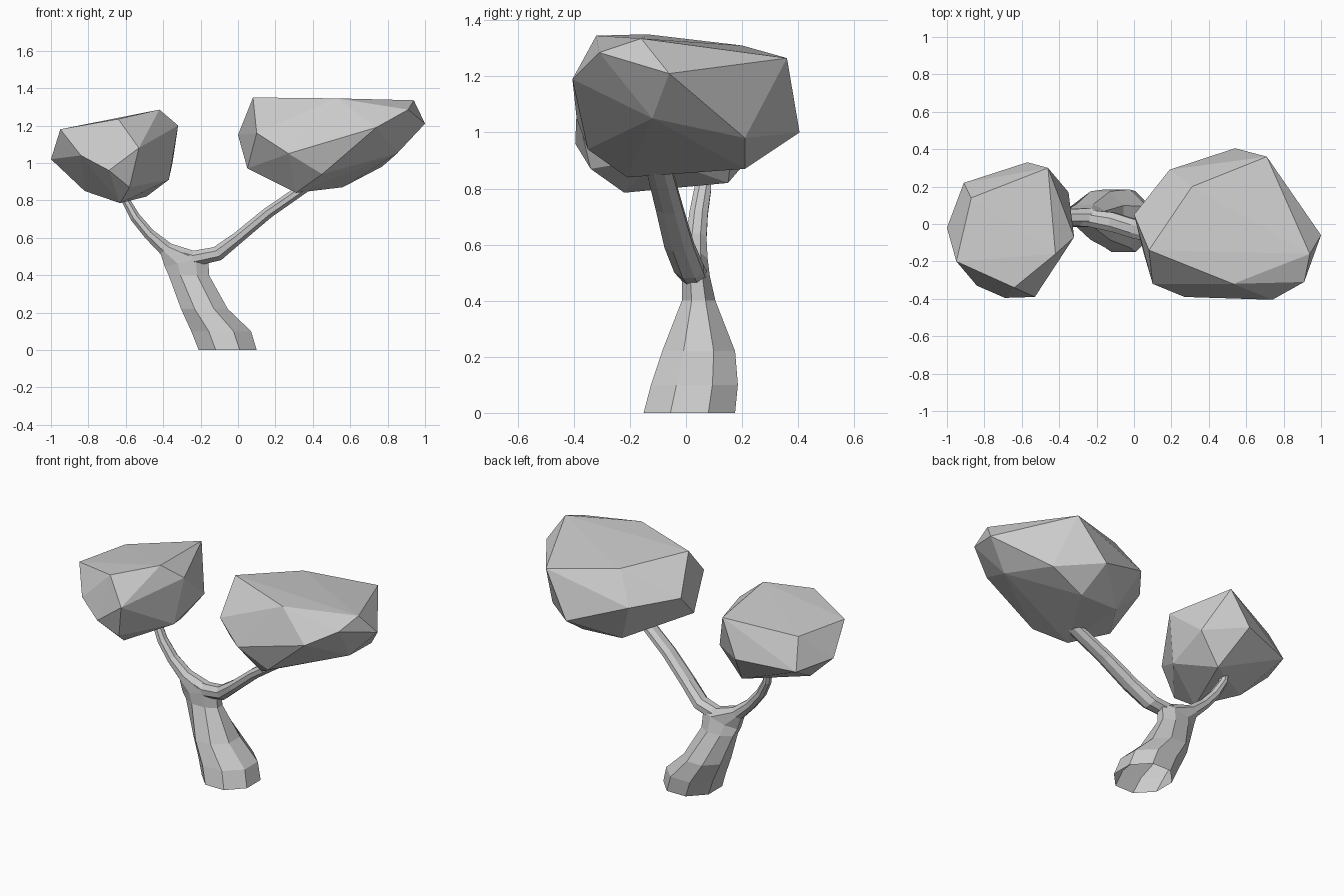
import bpy, bmesh
from math import cos, sin, pi, radians

if "Cube" in bpy.data.objects:
    bpy.data.objects.remove(bpy.data.objects["Cube"])

grey = bpy.data.materials.new("plain_grey")
grey.use_nodes = True
COLOUR = (0.6, 0.6, 0.6, 1)
grey.diffuse_color = COLOUR
grey.node_tree.nodes["Principled BSDF"].inputs["Base Color"].default_value = COLOUR


def finish(name, bm):
    bmesh.ops.recalc_face_normals(bm, faces=bm.faces)
    mesh = bpy.data.meshes.new(name)
    bm.to_mesh(mesh)
    bm.free()
    mesh.materials.append(grey)
    obj = bpy.data.objects.new(name, mesh)
    bpy.context.collection.objects.link(obj)
    return obj


def crown(name, points):
    """Faceted foliage clump: convex hull of a few corner points."""
    bm = bmesh.new()
    for p in points:
        bm.verts.new(p)
    hull = bmesh.ops.convex_hull(bm, input=bm.verts)
    loose = {v for v in hull["geom_interior"] if isinstance(v, bmesh.types.BMVert)}
    bmesh.ops.delete(bm, geom=list(loose), context="VERTS")
    return finish(name, bm)


def limb(name, rings, sides=8):
    """Tapered open tube; each ring is x, y, z, half width, half depth, tilt toward +x."""
    bm = bmesh.new()
    loops = []
    for x, y, z, w, d, tilt in rings:
        t = radians(tilt)
        loop = []
        for i in range(sides):
            a = 2 * pi * (i + 0.5) / sides
            u, v = w * cos(a) / cos(pi / sides), d * sin(a) / cos(pi / sides)
            loop.append(bm.verts.new((x + u * cos(t), y + v, z - u * sin(t))))
        loops.append(loop)
    for a, b in zip(loops, loops[1:]):
        for i in range(sides):
            j = (i + 1) % sides
            bm.faces.new((a[i], a[j], b[j], b[i]))
    return finish(name, bm)


# Trunk flowing into the right-hand branch
limb("trunk_and_right_branch", [
    (-.055, .012, 0, .155, .163, 0),
    (-.09, .03, .1, .16, .155, 0),
    (-.18, .045, .22, .125, .13, 0),
    (-.263, .045, .4, .108, .06, 0),
    (-.275, .035, .475, .12, .05, -15),
    (-.385, .035, .54, .04, .042, -45),
    (-.475, .037, .62, .03, .036, -42),
    (-.55, .045, .71, .027, .033, -32),
    (-.6, .06, .8, .022, .03, -22),
    (-.61, .065, .86, .02, .025, -10),
])

# Left branch, springing from the fork
limb("left_branch", [
    (-.38, .035, .535, .02, .035, 95),
    (-.24, .03, .488, .042, .045, 87),
    (-.11, .01, .515, .04, .052, 60),
    (0, -.025, .6, .032, .052, 52),
    (.16, -.06, .733, .03, .048, 48),
    (.38, -.1, .885, .028, .045, 48),
])

# Large foliage clump
crown("left_crown", [
    (.08, -.14, 1.35), (.53, -.32, 1.345), (.94, -.16, 1.335), (.31, .2, 1.31),
    (.71, .36, 1.265), (1, -.06, 1.21), (.91, -.31, 1.285), (.74, -.405, 1.19),
    (.27, -.39, 1.05), (.1, -.32, 1.16), (0, .05, 1.15), (.19, .29, 1.13),
    (.54, .405, 1), (.85, -.12, 1.05), (.77, .21, .98), (.45, -.35, .94),
    (.31, -.21, .84), (.56, .21, .87), (.3, .2, .88), (.05, -.15, .97),
])

# Small foliage clump
crown("right_crown", [
    (-.95, -.2, 1.18), (-.87, .14, 1.18), (-.46, .3, 1.25), (-.42, -.16, 1.285),
    (-.64, -.34, 1.235), (-.32, -.07, 1.2), (-.53, -.39, 1.08), (-.69, -.395, .96),
    (-.84, -.33, 1.04), (-1, -.02, 1.02), (-.91, .22, 1), (-.57, .33, 1.03),
    (-.35, .17, 1), (-.63, -.22, .785), (-.82, -.05, .85), (-.49, .15, .82),
    (-.58, -.34, .87), (-.37, -.1, .91),
])
